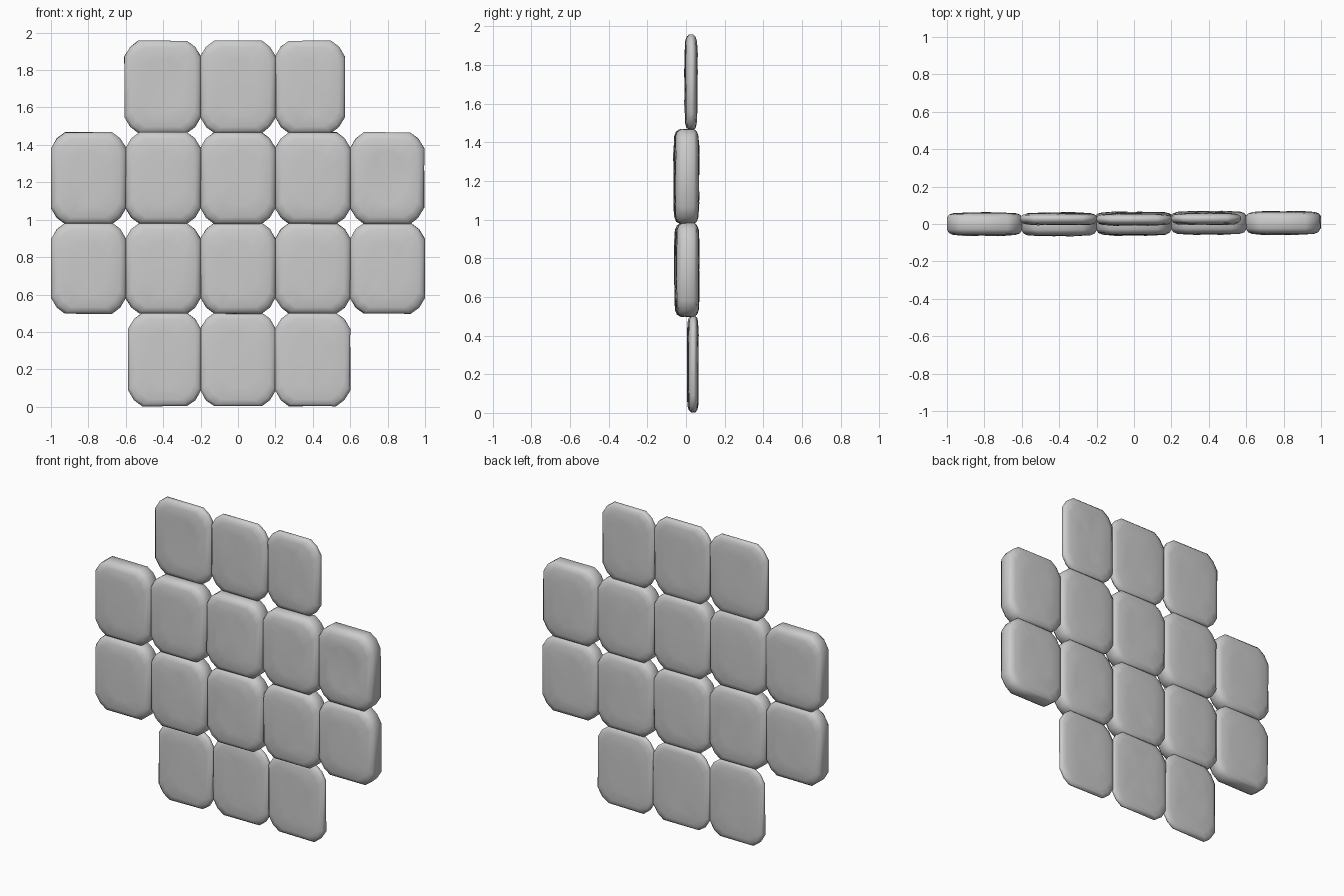
import bpy, bmesh, random

if "Cube" in bpy.data.objects:
    bpy.data.objects.remove(bpy.data.objects["Cube"])

random.seed(4)


def outline(x0, x1, z0, z1, inset, cx, cz):
    """Rectangle with cut, slightly rounded corners, counter-clockwise."""
    mx, mz = (x0 + x1) / 2, (z0 + z1) / 2
    w, h = (x1 - x0) / 2 - inset, (z1 - z0) / 2 - inset
    corner = [(w, h - cz), (w - 0.42 * cx, h - 0.38 * cz), (w - cx, h)]
    pts = []
    for sx, sz in ((1, 1), (-1, 1), (-1, -1), (1, -1)):
        seq = corner if sx * sz > 0 else corner[::-1]
        pts += [(mx + sx * a, mz + sz * b) for a, b in seq]
    return pts


def stone(name, x0, x1, z0, z1, y0, y1, dent=0.0):
    """Pillow-shaped slab stone between front y0 and back y1."""
    bm = bmesh.new()
    d = y1 - y0
    r = min(0.2 * d, 0.016)
    # inset and depth of each ring, front to back
    profile = [(0.10, y0), (0.035, y0 + 0.2 * r), (0.012, y0 + 0.8 * r),
               (0.0, y0 + 2.0 * r), (0.0, y1 - 1.6 * r), (0.012, y1 - 0.7 * r),
               (0.035, y1 - 0.2 * r), (0.10, y1)]
    last = len(profile) - 1
    rings = []
    for i, (inset, y) in enumerate(profile):
        j = 0.004 if i in (0, last) else 0.0015
        ring = []
        for x, z in outline(x0, x1, z0, z1, inset, 0.075, 0.085):
            ring.append(bm.verts.new((x + random.uniform(-j, j),
                                      y + random.uniform(-j, j) * 0.8,
                                      z + random.uniform(-j, j))))
        rings.append(ring)
    for a, b in zip(rings, rings[1:]):
        n = len(a)
        for k in range(n):
            bm.faces.new((a[k], a[(k + 1) % n], b[(k + 1) % n], b[k]))
    # fan caps, the front one optionally chipped
    for ring, y in ((rings[0], y0 + dent), (rings[-1], y1)):
        c = bm.verts.new(((x0 + x1) / 2, y, (z0 + z1) / 2))
        for k in range(len(ring)):
            bm.faces.new((ring[k], ring[(k + 1) % len(ring)], c))
    bmesh.ops.recalc_face_normals(bm, faces=bm.faces)
    me = bpy.data.meshes.new(name)
    bm.to_mesh(me)
    bm.free()
    for p in me.polygons:
        p.use_smooth = True
    ob = bpy.data.objects.new(name, me)
    bpy.context.collection.objects.link(ob)


# rows: name, column edges, bottom, top, front y, back y
rows = [
    ("bottom_row", [-0.585, -0.2, 0.2, 0.598], 0.005, 0.5, 0.01, 0.062),
    ("lower_middle_row", [-0.998, -0.6, -0.2, 0.2, 0.6, 0.998], 0.5, 0.98, -0.055, 0.063),
    ("upper_middle_row", [-0.998, -0.6, -0.2, 0.2, 0.6, 0.993], 0.98, 1.465, -0.06, 0.063),
    ("top_row", [-0.605, -0.2, 0.2, 0.57], 1.465, 1.955, -0.006, 0.056),
]
dents = {("upper_middle_row", 4): 0.02, ("top_row", 0): 0.01}
e = 0.002  # neighbours overlap slightly
for name, xs, z0, z1, y0, y1 in rows:
    for i, (a, b) in enumerate(zip(xs, xs[1:])):
        s = random.uniform(-0.004, 0.004) + 0.004 * (a + b) / 2
        stone(f"{name}_stone_{i + 1}", a - e, b + e, z0 - e, z1 + e,
              y0 + s, y1 + s, dents.get((name, i), 0.0))
